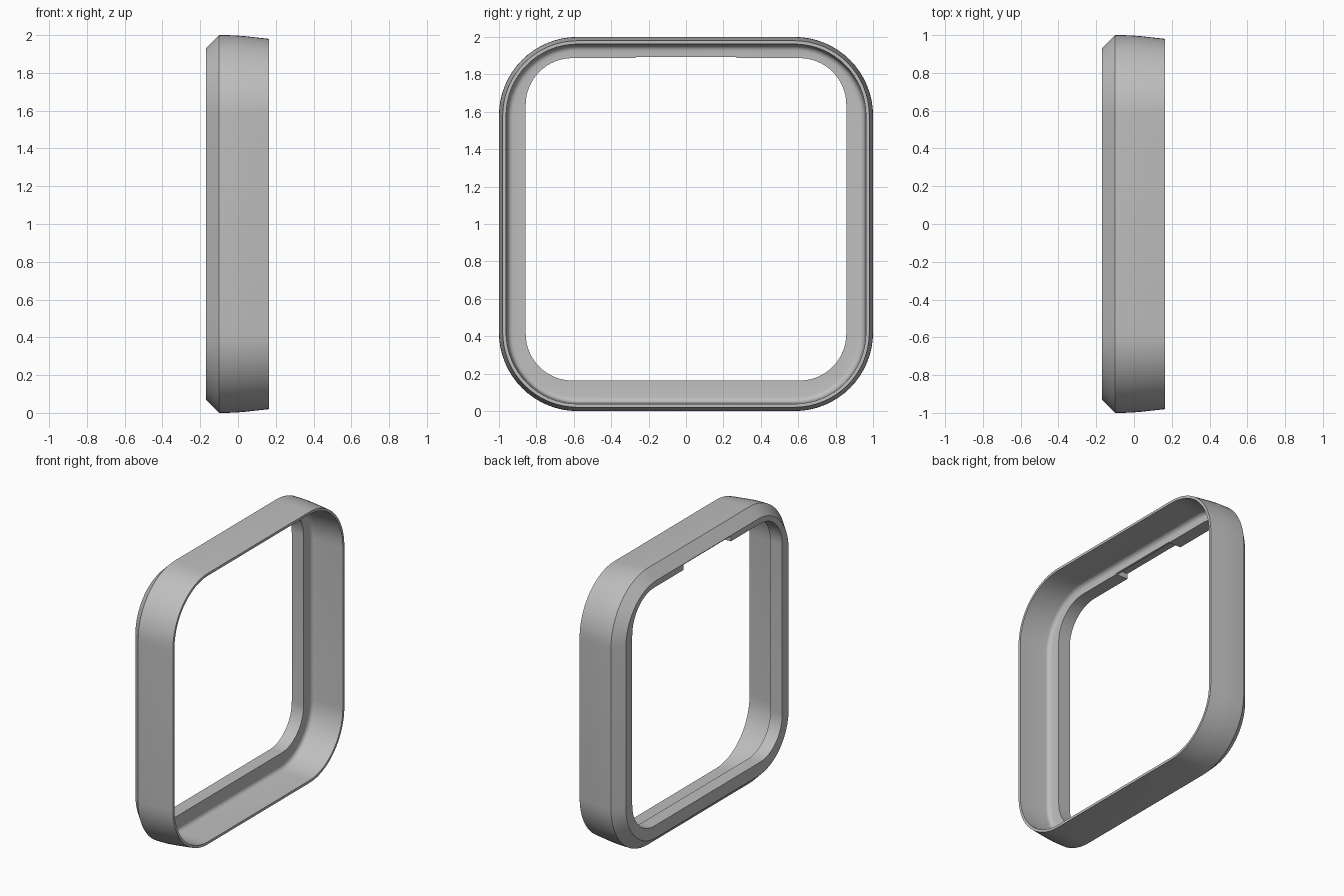
import bpy, bmesh
from math import sin, cos, pi, radians

cube = bpy.data.objects.get("Cube")
if cube:
    bpy.data.objects.remove(cube, do_unlink=True)

# Single grey finish
grey = bpy.data.materials.new("satin grey")
grey.use_nodes = True
grey.diffuse_color = (0.52, 0.52, 0.52, 1)
grey.node_tree.nodes["Principled BSDF"].inputs["Base Color"].default_value = grey.diffuse_color

CORNER_STEPS = 16


def rounded_loop(bm, x, half, bottom, top, radius):
    """Rounded rectangle of vertices in the plane at x."""
    verts = []
    corners = [(half, top), (-half, top), (-half, bottom), (half, bottom)]
    for i, (y, z) in enumerate(corners):
        cy = y - radius if y > 0 else y + radius
        cz = z - radius if z > 1 else z + radius
        for s in range(CORNER_STEPS + 1):
            a = (i + s / CORNER_STEPS) * pi / 2
            verts.append(bm.verts.new((x, cy + radius * cos(a), cz + radius * sin(a))))
    return verts


# Frame section: back face, chamfer, tapering outside, thin rim, inner wall, fillet, lip
section = [(-0.17, 0.93), (-0.10, 1.0), (-0.02, 0.999), (0.05, 0.993), (0.165, 0.98),
           (0.165, 0.962), (-0.045, 0.955)]
for i in range(1, 5):
    a = i * pi / 8
    section.append((-0.045 - 0.03 * sin(a), 0.925 + 0.03 * cos(a)))

bm = bmesh.new()
loops = [rounded_loop(bm, x, h, 1 - h, 1 + h, h - 0.58) for x, h in section]
# Opening is slightly higher than the frame centre
loops += [rounded_loop(bm, x, 0.857, 0.163, 1.887, 0.25) for x in (-0.075, -0.17)]
for a, b in zip(loops, loops[1:] + loops[:1]):
    for k in range(len(a)):
        n = (k + 1) % len(a)
        bm.faces.new((a[k], a[n], b[n], b[k]))
bmesh.ops.recalc_face_normals(bm, faces=bm.faces)
mesh = bpy.data.meshes.new("frame")
bm.to_mesh(mesh)
bm.free()
mesh.materials.append(grey)
frame = bpy.data.objects.new("frame", mesh)
bpy.context.collection.objects.link(frame)


# Notch in the back of the top lip
def cut_box(name, x0, x1, half, z0, z1):
    bpy.ops.mesh.primitive_cube_add(size=1, location=((x0 + x1) / 2, 0, (z0 + z1) / 2))
    cutter = bpy.context.object
    cutter.name = name
    cutter.scale = (x1 - x0, 2 * half, z1 - z0)
    cutter.hide_render = True
    mod = frame.modifiers.new(name, "BOOLEAN")
    mod.operation = "DIFFERENCE"
    mod.solver = "EXACT"
    mod.object = cutter
    bpy.context.view_layer.objects.active = frame
    bpy.ops.object.modifier_apply(modifier=mod.name)
    bpy.data.objects.remove(cutter, do_unlink=True)


cut_box("notch_cutter", -0.3, -0.09, 0.27, 1.8, 1.925)
cut_box("lip_trim_cutter", -0.12, -0.03, 0.27, 1.8, 1.893)

bpy.ops.object.select_all(action="DESELECT")
frame.select_set(True)
bpy.context.view_layer.objects.active = frame
bpy.ops.object.shade_smooth_by_angle(angle=radians(30))
